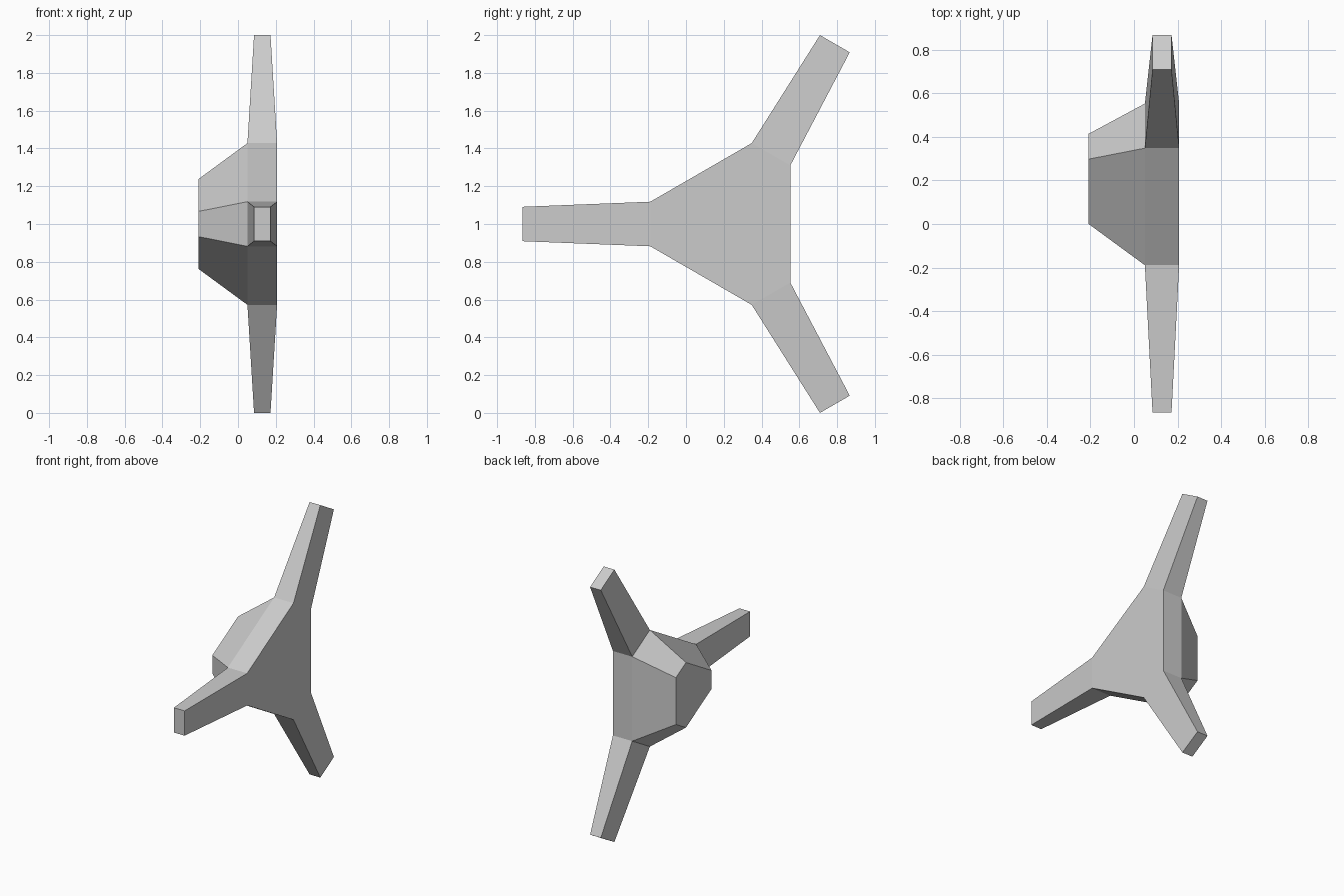
import bpy, bmesh, math

if "Cube" in bpy.data.objects:
    bpy.data.objects.remove(bpy.data.objects["Cube"])

CY, CZ = 0.237, 1.0                       # hub axis, parallel to x
ANGLES = [math.radians(a) for a in (60, 180, 300)]


def point(angle, dist, side, x):
    """Point at a distance along a spoke, shifted sideways from it."""
    c, s = math.cos(angle), math.sin(angle)
    return (x, CY + dist * c - side * s, CZ + dist * s + side * c)


def ring(bm, x, dist, half):
    return [bm.verts.new(point(a, dist, s * half, x)) for a in ANGLES for s in (-1, 1)]


bm = bmesh.new()

# Hub: six-sided rings from the small back cap to the flat front plate
back = ring(bm, -0.208, 0.237, 0.067)
mid = ring(bm, 0.05, 0.426, 0.118)
front = ring(bm, 0.207, 0.426, 0.118)
bm.faces.new(back)
bm.faces.new(front)
roots = []
for i in range(6):
    j = (i + 1) % 6
    bm.faces.new((back[i], back[j], mid[j], mid[i]))
    if i % 2 == 0:
        roots.append((mid[i], mid[j], front[j], front[i]))
    else:
        bm.faces.new((mid[i], mid[j], front[j], front[i]))

# Arms: tapered spokes growing out of the three narrow sides
for a, root in zip(ANGLES, roots):
    tip = [bm.verts.new(point(a, 1.102, s * 0.091, x))
           for s, x in ((-1, 0.085), (1, 0.085), (1, 0.172), (-1, 0.172))]
    for i in range(4):
        j = (i + 1) % 4
        bm.faces.new((root[i], root[j], tip[j], tip[i]))
    bm.faces.new(tip)

bmesh.ops.recalc_face_normals(bm, faces=bm.faces)
mesh = bpy.data.meshes.new("three_arm_hub")
bm.to_mesh(mesh)
bm.free()

# Plain grey
grey = bpy.data.materials.new("light grey")
grey.diffuse_color = (0.6, 0.6, 0.6, 1)
grey.use_nodes = True
grey.node_tree.nodes["Principled BSDF"].inputs["Base Color"].default_value = grey.diffuse_color
mesh.materials.append(grey)
obj = bpy.data.objects.new("three_arm_hub", mesh)
bpy.context.collection.objects.link(obj)
